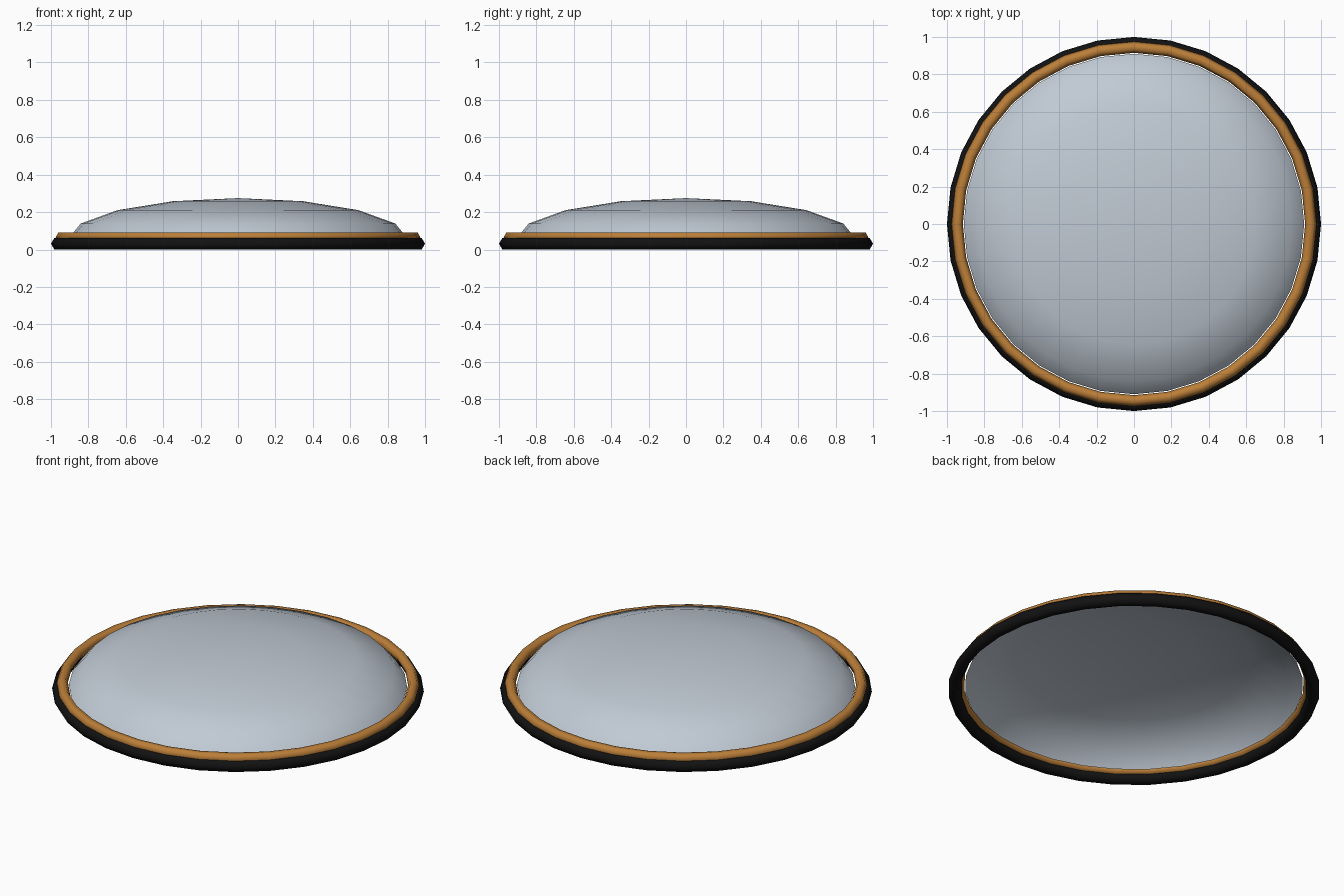
import bpy, bmesh, math

if "Cube" in bpy.data.objects:
    bpy.data.objects.remove(bpy.data.objects["Cube"])


def material(name, rgb):
    m = bpy.data.materials.new(name)
    m.diffuse_color = (*rgb, 1)
    m.use_nodes = True
    m.node_tree.nodes["Principled BSDF"].inputs["Base Color"].default_value = m.diffuse_color
    return m


def finish(obj, mat):
    obj.data.materials.append(mat)
    bpy.ops.object.shade_smooth()


def ring(name, radius, tube, z, mat):
    bpy.ops.mesh.primitive_torus_add(major_radius=radius, minor_radius=tube,
                                     major_segments=32, minor_segments=6,
                                     location=(0, 0, z))
    obj = bpy.context.object
    obj.name = name
    finish(obj, mat)


glass = material("pale blue grey", (0.53, 0.59, 0.66))
bronze = material("bronze", (0.50, 0.21, 0.04))
black = material("black", (0.006, 0.006, 0.006))

# Black base ring and bronze trim ring sitting on it
ring("base_ring", 0.965, 0.035, 0.031, black)
ring("trim_ring", 0.945, 0.030, 0.066, bronze)

# Shallow open dome: upper half of a flattened sphere
bpy.ops.mesh.primitive_uv_sphere_add(segments=32, ring_count=8, radius=1)
dome = bpy.context.object
dome.name = "dome"
bm = bmesh.new()
bm.from_mesh(dome.data)
bmesh.ops.delete(bm, geom=[v for v in bm.verts if v.co.z < -0.01], context='VERTS')
for v in bm.verts:
    v.co = (v.co.x * 0.91, v.co.y * 0.91, v.co.z * 0.22 + 0.055)
bm.to_mesh(dome.data)
bm.free()
finish(dome, glass)
